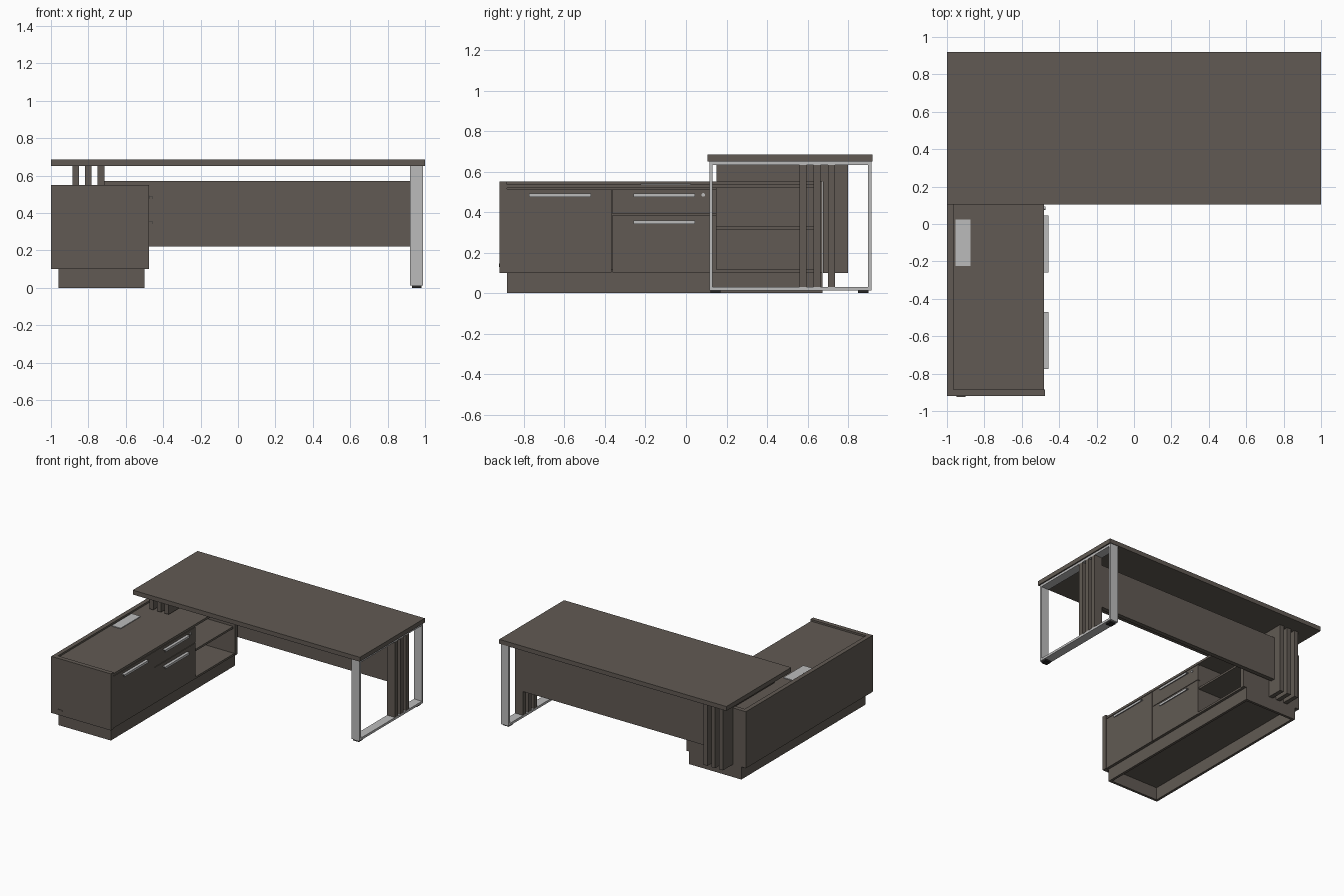
import bpy, bmesh, math

cube = bpy.data.objects.get("Cube")
if cube:
    bpy.data.objects.remove(cube, do_unlink=True)


def material(name, rgb, rough):
    m = bpy.data.materials.new(name)
    m.use_nodes = True
    m.diffuse_color = (*rgb, 1)
    b = m.node_tree.nodes["Principled BSDF"]
    b.inputs["Base Color"].default_value = (*rgb, 1)
    b.inputs["Roughness"].default_value = rough
    return m


wood = material("brown wood", (0.12, 0.102, 0.087), 0.6)
metal = material("silver metal", (0.5, 0.5, 0.5), 0.5)
rubber = material("black rubber", (0.02, 0.02, 0.02), 0.8)


def finish(name, bm, mat):
    bmesh.ops.recalc_face_normals(bm, faces=bm.faces)
    me = bpy.data.meshes.new(name)
    bm.to_mesh(me)
    bm.free()
    me.materials.append(mat)
    ob = bpy.data.objects.new(name, me)
    bpy.context.collection.objects.link(ob)
    return ob


def box(name, x, y, z, mat=wood):
    """Box from (min, max) ranges on each axis."""
    bm = bmesh.new()
    bmesh.ops.create_cube(bm, size=1)
    for v in bm.verts:
        v.co = [(a + b) / 2 + c * (b - a) for (a, b), c in zip((x, y, z), v.co)]
    return finish(name, bm, mat)


def prism(name, points, axis, lo, hi, mat=wood):
    """Extrude a 2D outline along the x or y axis."""
    bm = bmesh.new()
    place = (lambda p: (lo, p[0], p[1])) if axis == "x" else (lambda p: (p[0], lo, p[1]))
    face = bm.faces.new([bm.verts.new(place(p)) for p in points])
    new = bmesh.ops.extrude_face_region(bm, geom=[face])["geom"]
    shift = (hi - lo, 0, 0) if axis == "x" else (0, hi - lo, 0)
    bmesh.ops.translate(bm, vec=shift, verts=[g for g in new if isinstance(g, bmesh.types.BMVert)])
    return finish(name, bm, mat)


# Desk: top and modesty panel
box("desk_top", (-1, 1), (0.105, 0.92), (0.65, 0.685))
box("modesty_panel", (-0.715, 0.92), (0.70, 0.735), (0.22, 0.57))

# Metal loop leg with feet
LEG_X = (0.92, 0.99)
for side, y in (("front", 0.115), ("back", 0.899)):
    box(f"leg_{side}_post", LEG_X, (y, y + 0.016), (0.012, 0.65), metal)
for side, z in (("bottom", 0.012), ("top", 0.632)):
    box(f"leg_{side}_rail", LEG_X, (0.131, 0.899), (z, z + 0.018), metal)
for side, y in (("front", 0.12), ("back", 0.85)):
    box(f"leg_{side}_foot", (0.93, 0.98), (y, y + 0.05), (0, 0.012), rubber)

# Upright slats inside the metal leg, and bracket slats over the cabinet
bracket = [(0.15, 0.55), (0.15, 0.65), (0.80, 0.65), (0.80, 0.10), (0.676, 0.10), (0.676, 0.55)]
for i in range(3):
    y = 0.56 + 0.07 * i
    box(f"leg_slat_{i + 1}", LEG_X, (y, y + 0.035), (0.03, 0.632))
    x = -0.885 + 0.0675 * i
    prism(f"bracket_slat_{i + 1}", bracket, "x", x, x + 0.035)

# Hollow plinth
for side, x in (("right", -0.96), ("left", -0.52)):
    box(f"plinth_{side}", (x, x + 0.02), (-0.885, 0.675), (0, 0.1))
for side, y in (("front", -0.885), ("back", 0.655)):
    box(f"plinth_{side}", (-0.94, -0.52), (y, y + 0.02), (0, 0.1))

# Cabinet carcass
box("cabinet_front_end", (-1, -0.475), (-0.92, -0.885), (0.1, 0.55))
box("cabinet_back_end", (-1, -0.475), (0.64, 0.675), (0.1, 0.55))
box("cabinet_rear_panel", (-1, -0.965), (-0.885, 0.64), (0.1, 0.55))
box("cabinet_top", (-0.965, -0.48), (-0.885, 0.64), (0.518, 0.536))
box("cabinet_floor", (-0.965, -0.502), (-0.885, 0.15), (0.1, 0.116))
box("bay_floor", (-0.965, -0.48), (0.15, 0.64), (0.1, 0.116))
box("cabinet_divider", (-0.965, -0.502), (0.13, 0.15), (0.116, 0.518))
box("bay_shelf", (-0.965, -0.49), (0.15, 0.64), (0.312, 0.328))

# Door, drawers and their angled pulls
fronts = [
    ("door", (-0.883, -0.367), (0.102, 0.514)),
    ("upper_drawer", (-0.363, 0.15), (0.390, 0.514)),
    ("lower_drawer", (-0.363, 0.15), (0.102, 0.386)),
]
for name, y, z in fronts:
    box(f"{name}_front", (-0.502, -0.48), y, z)
for name, y, z in (("door", -0.775, 0.492), ("upper_drawer", -0.26, 0.492), ("lower_drawer", -0.26, 0.358)):
    pull = [(-0.48, z), (-0.457, z), (-0.457, z - 0.018), (-0.461, z - 0.018), (-0.461, z - 0.004), (-0.48, z - 0.004)]
    prism(f"{name}_pull", pull, "y", y, y + 0.305, metal)


# Round lock and oval end badge plate
def ring(cx, cz, r, half):
    pts = []
    for i in range(16):
        a = math.tau * (i + 0.5) / 16
        pts.append((cx + math.copysign(half, math.cos(a)) + r * math.cos(a), cz + r * math.sin(a)))
    return pts


prism("drawer_lock", ring(0.085, 0.485, 0.009, 0), "x", -0.48, -0.473, metal)
prism("end_plate", ring(-0.925, 0.138, 0.009, 0.016), "y", -0.924, -0.92)

# Socket cover set on the cabinet top
box("socket_cover", (-0.955, -0.875), (-0.225, 0.025), (0.536, 0.542), metal)
